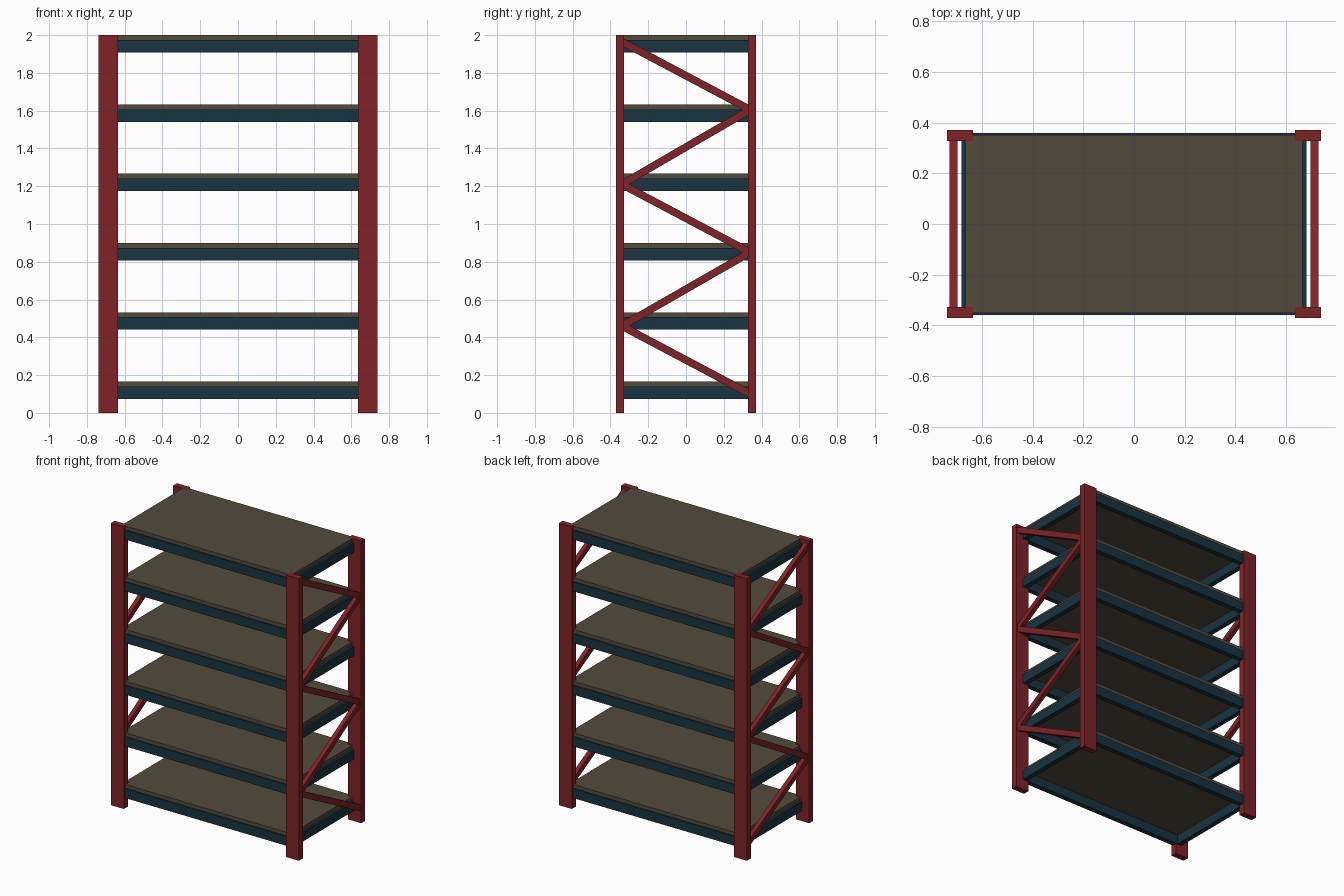
import bpy
from math import atan2, hypot

if "Cube" in bpy.data.objects:
    bpy.data.objects.remove(bpy.data.objects["Cube"])


def material(name, rgb):
    m = bpy.data.materials.new(name)
    m.diffuse_color = (*rgb, 1)
    m.use_nodes = True
    m.node_tree.nodes["Principled BSDF"].inputs["Base Color"].default_value = m.diffuse_color
    return m


RED = material("red_paint", (0.21, 0.016, 0.019))
BLUE = material("blue_paint", (0.009, 0.034, 0.053))
BOARD = material("board_brown", (0.085, 0.07, 0.046))


def box(name, centre, size, mat, tilt=0.0):
    bpy.ops.mesh.primitive_cube_add(size=1, location=centre)
    ob = bpy.context.object
    ob.name = name
    ob.scale = size
    ob.rotation_euler.x = tilt
    ob.data.materials.append(mat)
    return ob


# Four corner posts
for sx in (-1, 1):
    for sy in (-1, 1):
        box("post", (sx * 0.687, sy * 0.349, 1.0), (0.102, 0.044, 2.0), RED)

# Zigzag braces in both end frames, alternating front and back
levels = [1.965, 1.605, 1.21, 0.85, 0.46, 0.10]
nodes = [(-0.34 if i % 2 == 0 else 0.34, z) for i, z in enumerate(levels)]
for sx in (-1, 1):
    for (y0, z0), (y1, z1) in zip(nodes, nodes[1:]):
        box("brace", (sx * 0.7125, (y0 + y1) / 2, (z0 + z1) / 2),
            (0.031, hypot(y1 - y0, z1 - z0), 0.04), RED,
            atan2(z1 - z0, y1 - y0))

# Six shelves: a rectangular beam frame carrying a board
BEAM_H, BOARD_H, T = 0.066, 0.026, 0.036
for i in range(6):
    z = 0.074 + i * 0.3667
    for s in (-1, 1):
        box("long_beam", (0, s * (0.36 - T / 2), z + BEAM_H / 2),
            (1.364, T, BEAM_H), BLUE)
        box("end_beam", (s * (0.682 - T / 2), 0, z + BEAM_H / 2),
            (T, 0.72 - 2 * T, BEAM_H), BLUE)
    box("shelf_board", (0, 0, z + BEAM_H + BOARD_H / 2),
        (1.33, 0.704, BOARD_H), BOARD)
